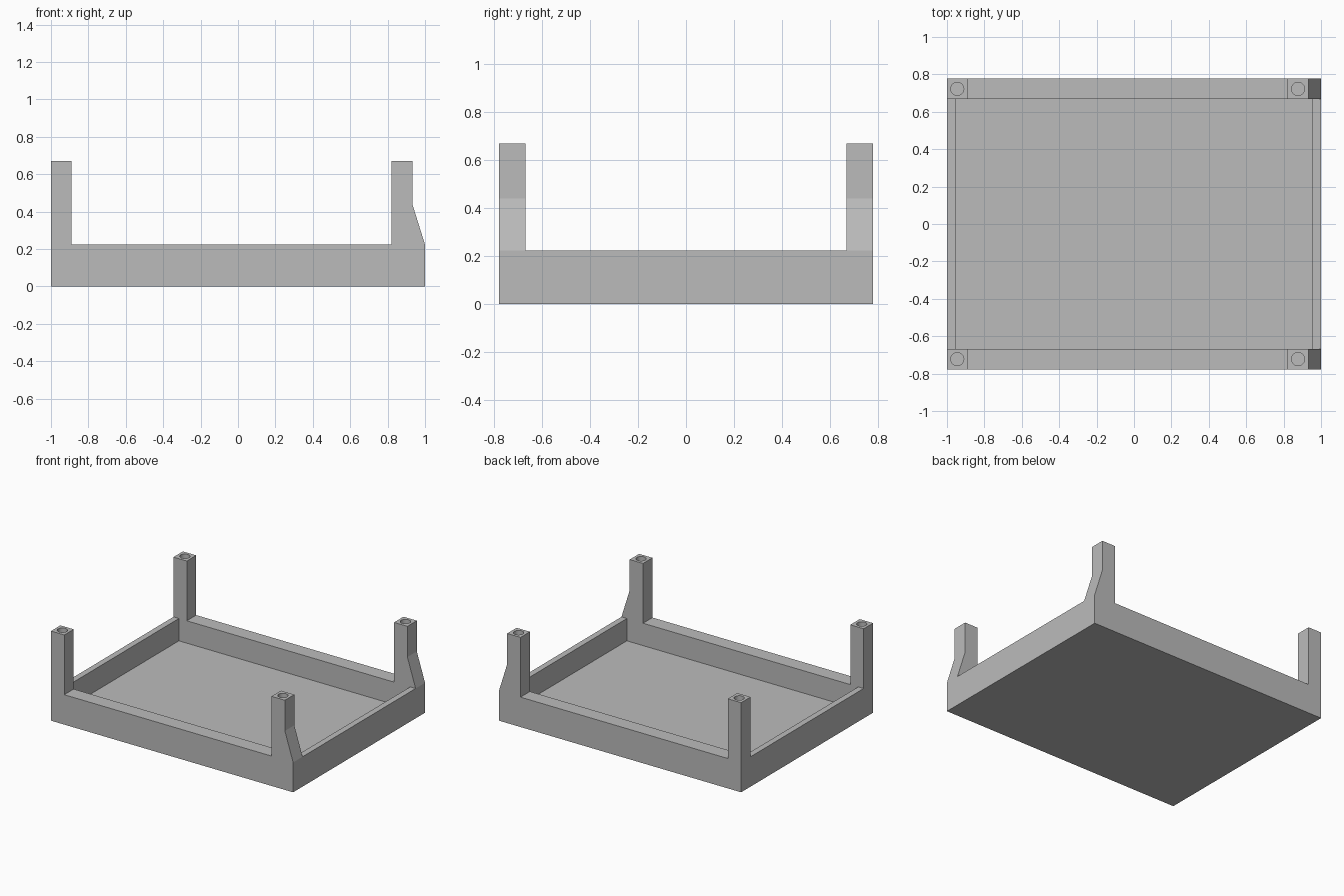
import bpy, bmesh
from mathutils import Matrix

if "Cube" in bpy.data.objects:
    bpy.data.objects.remove(bpy.data.objects["Cube"], do_unlink=True)

HALF_X, HALF_Y = 1.0, 0.778
INNER_X, INNER_Y = 0.955, 0.667
FLOOR, RIM, TOP = 0.056, 0.223, 0.669
HOLE_R, HOLE_DEPTH = 0.035, 0.11

grey = bpy.data.materials.new("plain grey")
grey.use_nodes = True
colour = (0.5, 0.5, 0.5, 1)
grey.diffuse_color = colour
grey.node_tree.nodes["Principled BSDF"].inputs["Base Color"].default_value = colour


def make_object(name, bm):
    bmesh.ops.recalc_face_normals(bm, faces=bm.faces)
    mesh = bpy.data.meshes.new(name)
    bm.to_mesh(mesh)
    bm.free()
    mesh.materials.append(grey)
    obj = bpy.data.objects.new(name, mesh)
    bpy.context.collection.objects.link(obj)
    return obj


def prism(name, profile, half_depth):
    """Extrude an x-z profile symmetrically along y."""
    bm = bmesh.new()
    face = bm.faces.new([bm.verts.new((x, -half_depth, z)) for x, z in profile])
    new = bmesh.ops.extrude_face_region(bm, geom=[face])["geom"]
    verts = [v for v in new if isinstance(v, bmesh.types.BMVert)]
    bmesh.ops.translate(bm, verts=verts, vec=(0, 2 * half_depth, 0))
    return make_object(name, bm)


def cut(target, cutter):
    cutter.hide_render = True
    mod = target.modifiers.new("cut", "BOOLEAN")
    mod.operation = "DIFFERENCE"
    mod.solver = "EXACT"
    mod.object = cutter
    bpy.context.view_layer.objects.active = target
    bpy.ops.object.modifier_apply(modifier=mod.name)
    bpy.data.objects.remove(cutter, do_unlink=True)


# Tray and posts: straight posts on one end, braced posts on the other
tray = prism("tray_with_posts", [
    (-HALF_X, 0), (HALF_X, 0), (HALF_X, RIM), (0.932, 0.44), (0.932, TOP),
    (0.822, TOP), (0.822, RIM), (-0.89, RIM), (-0.89, TOP), (-HALF_X, TOP),
], HALF_Y)

# Pocket below the rim, and the open gap between front and back posts
cut(tray, prism("pocket_cutter", [
    (-INNER_X, FLOOR), (INNER_X, FLOOR), (INNER_X, RIM), (1.2, RIM),
    (1.2, 1), (-1.2, 1), (-1.2, RIM), (-INNER_X, RIM),
], INNER_Y))

# Round screw holes in the post tops
bm = bmesh.new()
for x in (-0.945, 0.877):
    for y in (-0.7225, 0.7225):
        bmesh.ops.create_cone(
            bm, cap_ends=True, segments=32, radius1=HOLE_R, radius2=HOLE_R,
            depth=2 * HOLE_DEPTH, matrix=Matrix.Translation((x, y, TOP)))
cut(tray, make_object("hole_cutter", bm))

# Smooth only the hole walls
bpy.ops.object.select_all(action="DESELECT")
tray.select_set(True)
bpy.context.view_layer.objects.active = tray
bpy.ops.object.shade_smooth_by_angle(angle=0.3)
